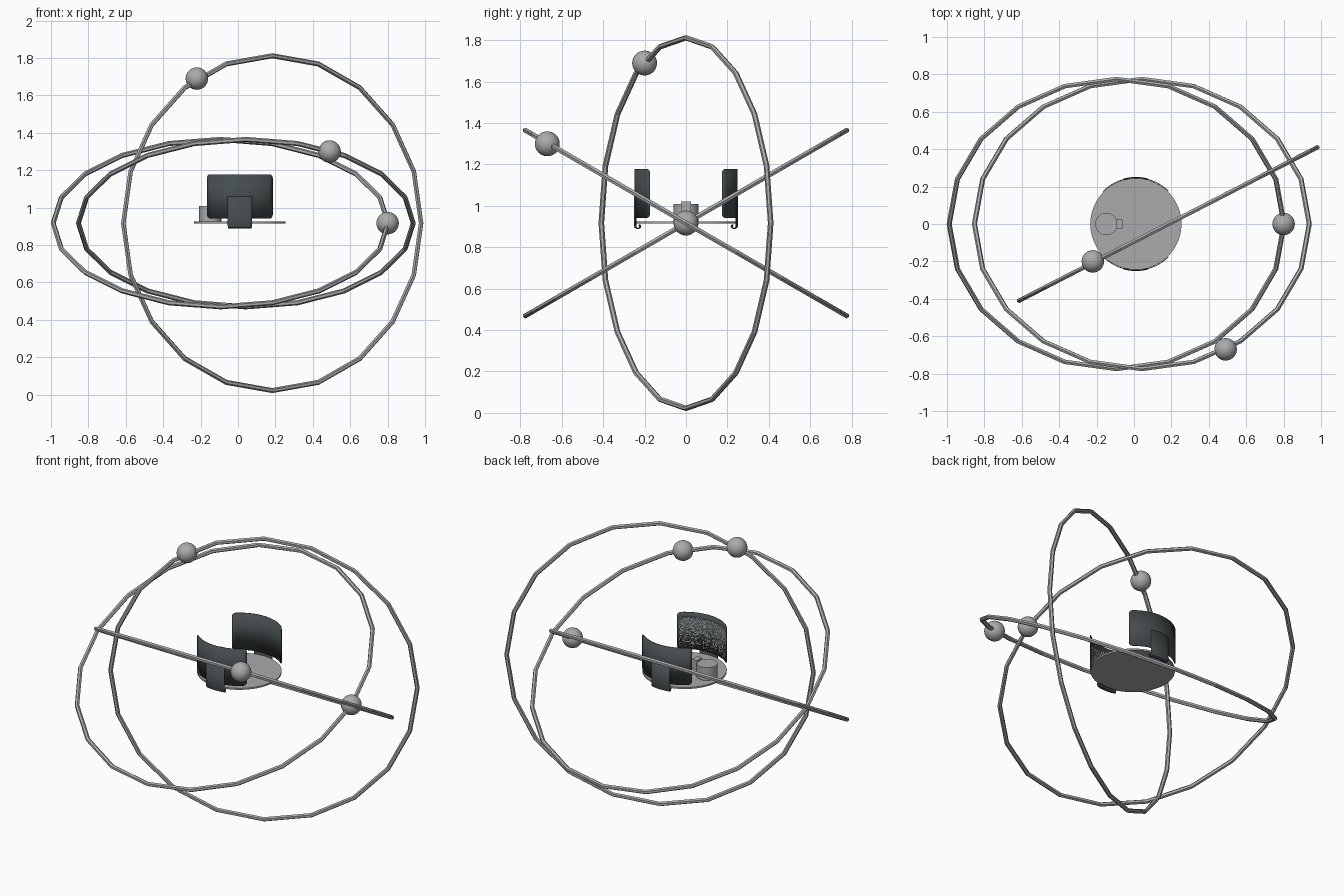
import bpy, bmesh, math, random
from math import radians, sin, cos, pi, sqrt
from mathutils import Vector

random.seed(4)
if "Cube" in bpy.data.objects:
    bpy.data.objects.remove(bpy.data.objects["Cube"], do_unlink=True)

MID_Z = 0.917      # height of the ring centres and the platform
DISC_X = 0.01      # platform centre
ARC = radians(45)  # half angle of the curved panels


def material(name, rgb):
    m = bpy.data.materials.new(name)
    m.use_nodes = True
    colour = (*rgb, 1)
    m.diffuse_color = colour
    m.node_tree.nodes["Principled BSDF"].inputs["Base Color"].default_value = colour
    return m


GREY = material("light grey", (0.4, 0.405, 0.4))
DARK = material("dark slate", (0.06, 0.073, 0.077))


def finish(name, mat, smooth=True):
    ob = bpy.context.object
    ob.name = name
    ob.data.materials.append(mat)
    if smooth:
        bpy.ops.object.shade_smooth_by_angle(angle=radians(35))
    return ob


def surface(name, mat, rows, thickness=0, keep=1.0):
    """Skin a grid of points, optionally dropping random cells."""
    bm = bmesh.new()
    grid = [[bm.verts.new(p) for p in row] for row in rows]
    for a, b in zip(grid, grid[1:]):
        for j in range(len(a) - 1):
            if random.random() < keep:
                bm.faces.new((a[j], a[j + 1], b[j + 1], b[j]))
    loose = [v for v in bm.verts if not v.link_faces]
    bmesh.ops.delete(bm, geom=loose, context='VERTS')
    me = bpy.data.meshes.new(name)
    bm.to_mesh(me)
    bm.free()
    ob = bpy.data.objects.new(name, me)
    bpy.context.collection.objects.link(ob)
    bpy.ops.object.select_all(action='DESELECT')
    bpy.context.view_layer.objects.active = ob
    ob.select_set(True)
    if thickness:
        mod = ob.modifiers.new("thickness", 'SOLIDIFY')
        mod.thickness = thickness
        mod.offset = 0
    return finish(name, mat)


def polar(r, angle, z, side):
    """Point on a circle round the platform; side -1 is front, 1 is back."""
    return Vector((DISC_X + r * sin(angle), side * r * cos(angle), z))


# Orbit rings
def ring(name, x, tilt, turn):
    bpy.ops.mesh.primitive_torus_add(
        major_segments=20, minor_segments=6, major_radius=0.895, minor_radius=0.0135,
        location=(x, 0, MID_Z), rotation=(radians(tilt), 0, radians(turn)))
    finish(name, GREY, smooth=False)


ring("upright_ring", 0.183, 90, 27.2)
ring("back_high_ring", -0.093, 30, 0)
ring("front_high_ring", 0.042, -30, 0)

# Balls riding on the rings
for name, place in (("upright_ball", (-0.22, -0.20, 1.69)),
                    ("side_ball", (0.80, 0, MID_Z)),
                    ("front_ball", (0.49, -0.67, 1.30))):
    bpy.ops.mesh.primitive_uv_sphere_add(segments=32, ring_count=16, radius=0.06, location=place)
    finish(name, GREY)

# Platform with a small drum and its block
bpy.ops.mesh.primitive_cylinder_add(vertices=48, radius=0.244, depth=0.01,
                                    location=(DISC_X, 0, 0.92))
finish("platform", GREY)
bpy.ops.mesh.primitive_cylinder_add(vertices=32, radius=0.06, depth=0.085,
                                    location=(-0.148, 0, 0.966))
finish("drum", GREY)
bpy.ops.mesh.primitive_cube_add(size=1, location=(-0.078, 0, 0.99))
bpy.context.object.scale = (0.036, 0.05, 0.06)
finish("drum_block", GREY, smooth=False)


# Curved panels with rounded corners
def panel(name, side, r=0.247, low=0.942, high=1.178, corner=0.022):
    rows = []
    for i in range(33):
        angle = ARC * sin(pi * (i / 32 - 0.5))
        d = min((ARC - abs(angle)) * r, corner)
        inset = corner - sqrt(max(0, corner ** 2 - (corner - d) ** 2))
        rows.append([polar(r, angle, low + inset, side), polar(r, angle, high - inset, side)])
    surface(name, DARK, rows, 0.004)


# Hooked strip that clips each panel under the platform
def clip(name, side):
    profile = [(0.25, 1.06), (0.25, 0.905), (0.247, 0.895), (0.238, 0.89),
               (0.229, 0.893), (0.225, 0.902), (0.229, 0.91)]
    rows = [[polar(r, radians(15) * (i / 6 - 1), z, side) for r, z in profile]
            for i in range(13)]
    surface(name, DARK, rows, 0.003)


for label, side in (("front", -1), ("back", 1)):
    panel(label + "_panel", side)
    clip(label + "_clip", side)

# Fine speckle on the inner face of the front panel
cells = [[polar(0.243, ARC * 0.95 * (i / 28 - 1), 0.955 + 0.2 * j / 36, -1) for j in range(37)]
         for i in range(57)]
surface("front_panel_speckle", GREY, cells, keep=0.35)
